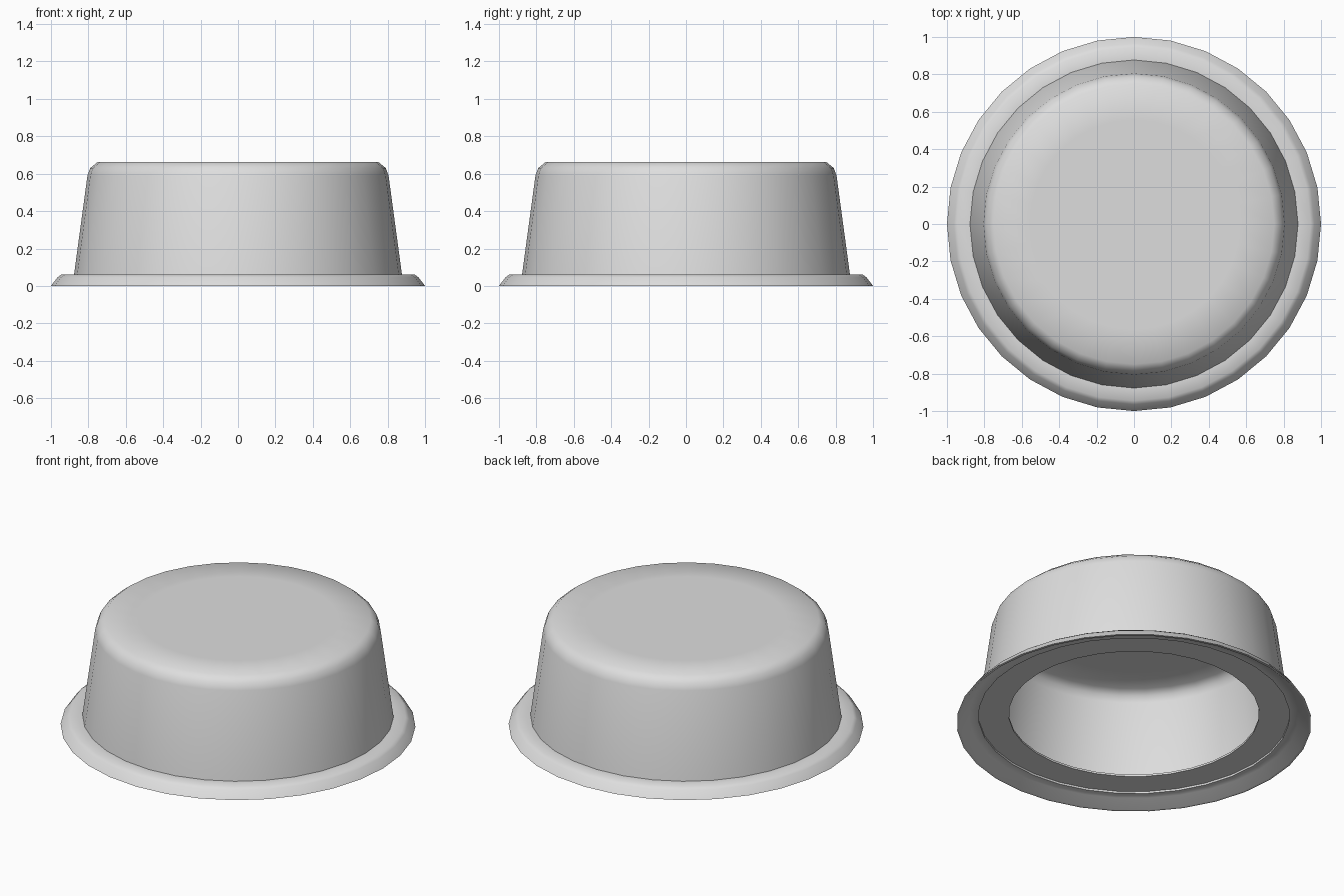
import bpy
import bmesh
import math

SEGMENTS = 32

cube = bpy.data.objects.get("Cube")
if cube:
    bpy.data.objects.remove(cube, do_unlink=True)

# Single light grey material
grey = bpy.data.materials.new("light_grey")
grey.use_nodes = True
colour = (0.73, 0.73, 0.73, 1)
grey.diffuse_color = colour
grey.node_tree.nodes["Principled BSDF"].inputs["Base Color"].default_value = colour


def revolve(name, profile, closed):
    """Turn an (r, z) profile around the vertical axis."""
    bm = bmesh.new()
    verts = [bm.verts.new((r, 0, z)) for r, z in profile]
    pairs = list(zip(verts, verts[1:]))
    if closed:
        pairs.append((verts[-1], verts[0]))
    edges = [bm.edges.new(p) for p in pairs]
    bmesh.ops.spin(bm, geom=verts + edges, cent=(0, 0, 0), axis=(0, 0, 1),
                   angle=math.tau, steps=SEGMENTS)
    bmesh.ops.remove_doubles(bm, verts=bm.verts, dist=0.0005)
    bmesh.ops.recalc_face_normals(bm, faces=bm.faces)
    mesh = bpy.data.meshes.new(name)
    bm.to_mesh(mesh)
    bm.free()
    mesh.materials.append(grey)
    obj = bpy.data.objects.new(name, mesh)
    bpy.context.collection.objects.link(obj)
    bpy.ops.object.select_all(action='DESELECT')
    obj.select_set(True)
    bpy.context.view_layer.objects.active = obj
    bpy.ops.object.shade_smooth_by_angle(angle=math.radians(50))


# Upturned thin-walled bowl: ceiling, inner wall, inward ledge, outer wall, top
bowl = [(0, 0.648), (0.55, 0.648), (0.738, 0.648), (0.776, 0.622), (0.79, 0.585),
        (0.86, 0.07), (0.706, 0.07), (0.706, 0.058), (0.877, 0.058),
        (0.805, 0.59), (0.79, 0.63), (0.75, 0.663), (0.56, 0.663), (0, 0.663)]
revolve("bowl", bowl, closed=False)

# Flared rim, hollow underneath
rim = [(0.877, 0.046), (0.93, 0.046), (0.985, 0), (1, 0),
       (0.965, 0.046), (0.945, 0.06), (0.877, 0.06)]
revolve("rim", rim, closed=True)
